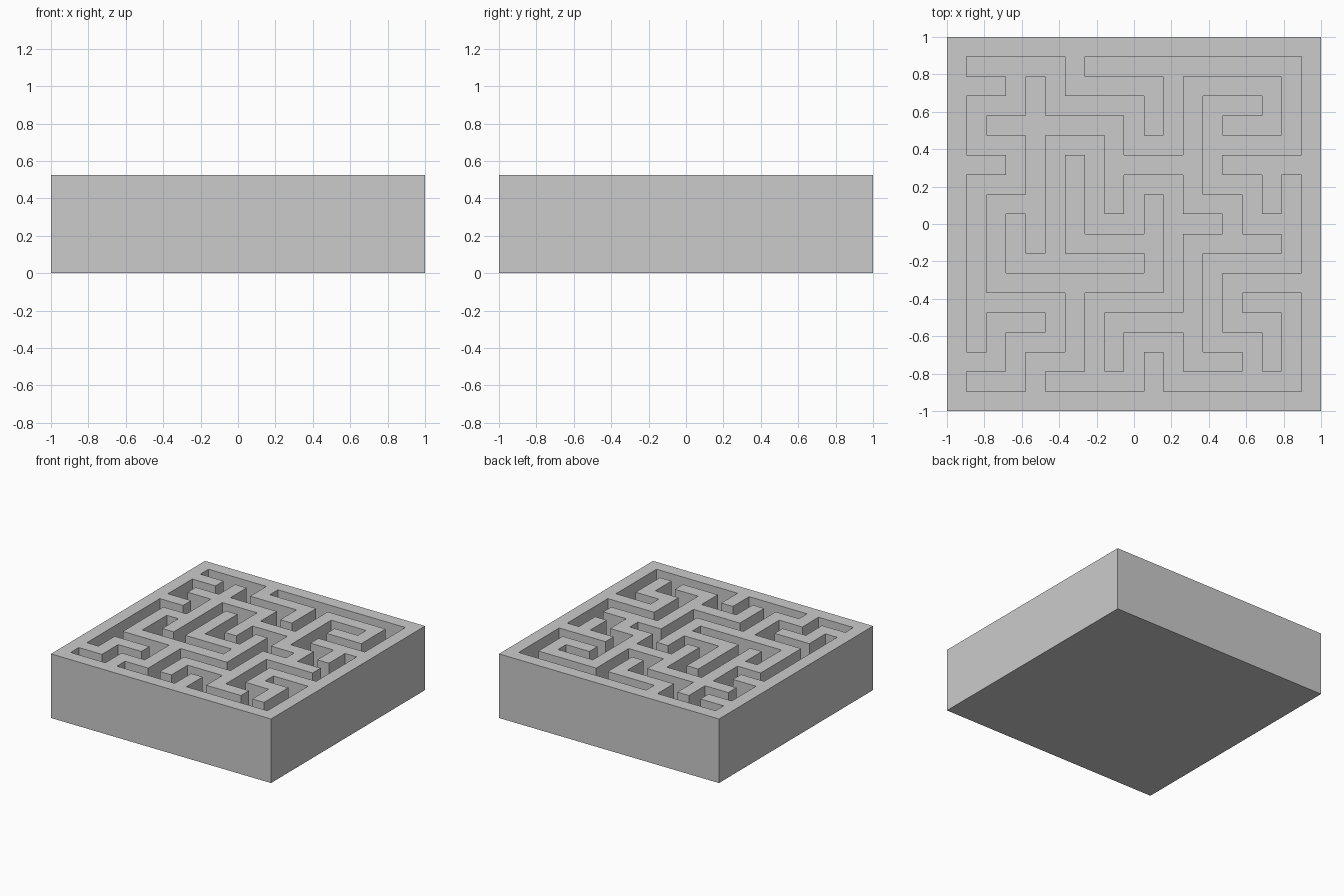
import bpy, bmesh

if "Cube" in bpy.data.objects:
    bpy.data.objects.remove(bpy.data.objects["Cube"])

N = 19                # cells per side
CELL = 2 / N
BASE = CELL           # floor thickness
HEIGHT = 5 * CELL     # total height

# Inner wall runs as (first cell, last cell), rows counted from the back
ROWS = {2: [(1, 2), (6, 10), (12, 16)], 4: [(2, 8), (14, 16)],
        6: [(1, 2), (8, 12), (14, 17)], 8: [(2, 4), (12, 14)],
        10: [(6, 10), (12, 16)], 12: [(2, 10), (14, 17)],
        14: [(2, 4), (8, 12), (14, 16)], 16: [(1, 2), (4, 6), (12, 14)]}
COLS = {2: [(8, 12), (14, 16)], 4: [(2, 10), (16, 17)],
        6: [(1, 2), (6, 10), (12, 16)], 8: [(4, 8), (14, 16)],
        10: [(2, 4), (8, 12), (16, 17)], 12: [(2, 8), (10, 16)],
        14: [(8, 10), (12, 14)], 16: [(2, 4), (6, 8), (14, 16)]}

walls = {(c, r) for r, runs in ROWS.items() for a, b in runs for c in range(a, b + 1)}
walls |= {(c, r) for c, runs in COLS.items() for a, b in runs for r in range(a, b + 1)}
# Outer rim
walls |= {(c, r) for c in range(N) for r in range(N) if {c, r} & {0, N - 1}}


def raise_faces(bm, faces, dz, keep=False):
    new = bmesh.ops.extrude_face_region(bm, geom=faces, use_keep_orig=keep)["geom"]
    verts = [g for g in new if isinstance(g, bmesh.types.BMVert)]
    bmesh.ops.translate(bm, verts=verts, vec=(0, 0, dz))
    return [g for g in new if isinstance(g, bmesh.types.BMFace)]


def is_wall(face):
    p = face.calc_center_median()
    return (int((p.x + 1) / CELL), int((1 - p.y) / CELL)) in walls


# Floor slab, then the walls raised from it
bm = bmesh.new()
bmesh.ops.create_grid(bm, x_segments=N, y_segments=N, size=1)
raise_faces(bm, bm.faces[:], BASE, keep=True)
floor = [f for f in bm.faces if all(v.co.z > BASE / 2 for v in f.verts)]
raise_faces(bm, [f for f in floor if is_wall(f)], HEIGHT - BASE)

# Merge flat cells into large faces
bmesh.ops.recalc_face_normals(bm, faces=bm.faces[:])
bmesh.ops.dissolve_limit(bm, angle_limit=0.01, verts=bm.verts[:], edges=bm.edges[:])

mesh = bpy.data.meshes.new("maze")
bm.to_mesh(mesh)
bm.free()
maze = bpy.data.objects.new("maze", mesh)
bpy.context.collection.objects.link(maze)

# Plain grey
grey = bpy.data.materials.new("grey")
grey.diffuse_color = (0.6, 0.6, 0.6, 1)
grey.use_nodes = True
grey.node_tree.nodes["Principled BSDF"].inputs["Base Color"].default_value = grey.diffuse_color
mesh.materials.append(grey)
